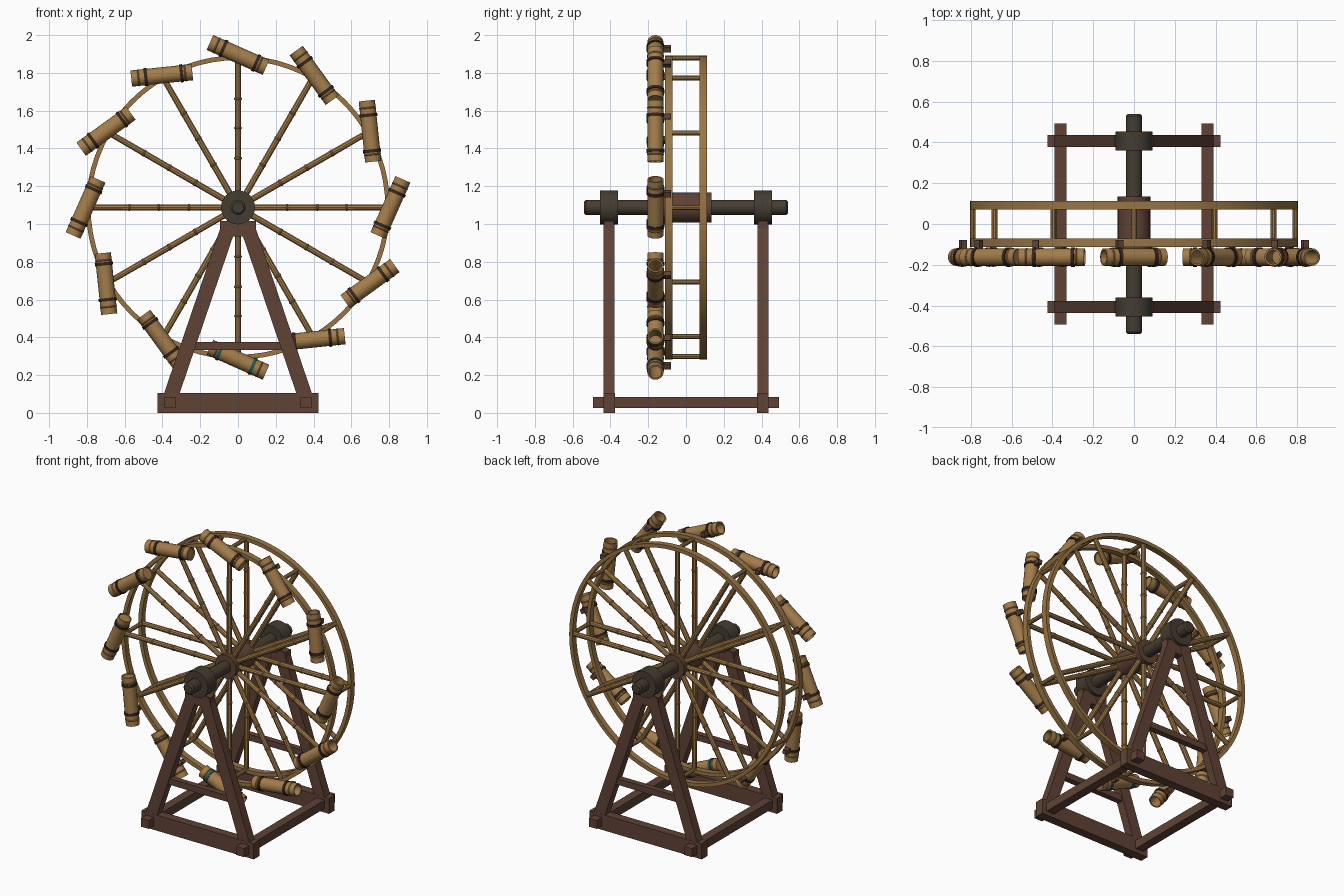
import bpy
import bmesh
from math import cos, sin, pi, radians
from mathutils import Matrix, Vector

old = bpy.data.objects.get("Cube")
if old:
    bpy.data.objects.remove(old, do_unlink=True)


def material(name, rgb):
    m = bpy.data.materials.new(name)
    m.use_nodes = True
    m.diffuse_color = (*rgb, 1)
    bsdf = m.node_tree.nodes["Principled BSDF"]
    bsdf.inputs["Base Color"].default_value = (*rgb, 1)
    bsdf.inputs["Roughness"].default_value = 0.8
    return m


BAMBOO = material("bamboo", (0.37, 0.205, 0.07))
RIM = material("rim_bamboo", (0.32, 0.18, 0.06))
TIMBER = material("brown_timber", (0.115, 0.055, 0.035))
AXLE = material("dark_axle_wood", (0.06, 0.046, 0.03))
ROPE = material("dark_rope", (0.035, 0.019, 0.011))
TEAL = material("teal_rope", (0.015, 0.10, 0.09))

HUB_Z = 1.088
SPOKES = 12


def place(name, mesh, matrix):
    ob = bpy.data.objects.new(name, mesh)
    bpy.context.collection.objects.link(ob)
    ob.matrix_world = matrix
    return ob


def finish(bm, name, mat, smooth):
    bmesh.ops.recalc_face_normals(bm, faces=bm.faces)
    mesh = bpy.data.meshes.new(name)
    bm.to_mesh(mesh)
    bm.free()
    mesh.materials.append(mat)
    if smooth:
        mesh.polygons.foreach_set("use_smooth", [True] * len(mesh.polygons))
        mesh.set_sharp_from_angle(angle=radians(35))
    return mesh


def lathe(name, profile, mat, sides=16, closed=False):
    """Turn (radius, height) points around z; open profiles are capped."""
    bm = bmesh.new()
    rings = []
    for r, h in profile:
        rings.append([bm.verts.new((r * cos(2 * pi * i / sides), r * sin(2 * pi * i / sides), h))
                      for i in range(sides)])
    pairs = list(zip(rings, rings[1:]))
    if closed:
        pairs.append((rings[-1], rings[0]))
    else:
        bm.faces.new(rings[0])
        bm.faces.new(rings[-1])
    for a, b in pairs:
        for i in range(sides):
            j = (i + 1) % sides
            bm.faces.new((a[i], a[j], b[j], b[i]))
    return finish(bm, name, mat, True)


def box(name, size, matrix, mat):
    bm = bmesh.new()
    bmesh.ops.create_cube(bm, size=1, matrix=Matrix.Diagonal((*size, 1)))
    return place(name, finish(bm, name, mat, False), matrix)


def along(centre, direction):
    """Matrix with local z pointing along a direction."""
    return Matrix.Translation(centre) @ Vector(direction).to_track_quat('Z', 'Y').to_matrix().to_4x4()


def ring(inner, outer, width):
    h = width / 2
    return [(inner, -h), (outer, -h), (outer, h), (inner, h)]


def polar(angle, r, y):
    return Vector((r * cos(angle), y, HUB_Z + r * sin(angle)))


# Axle, bearings and hub
Y = (0, 1, 0)
place("axle", lathe("axle", [(0.03, -0.54), (0.04, -0.53), (0.04, 0.53), (0.03, 0.54)], AXLE, 20),
      along((0, 0, HUB_Z), Y))
place("hub", lathe("hub", [(0.08, -0.135), (0.08, 0.135)], TIMBER, 24), along((0, 0, HUB_Z), Y))
bearing = lathe("bearing", [(0.09, -0.047), (0.09, 0.047)], AXLE, 24)

# Support frames
for side, y in (("front", -0.407), ("back", 0.407)):
    place(side + "_bearing", bearing, along((0, y, HUB_Z), Y))
    box(side + "_base_beam", (0.85, 0.06, 0.106), Matrix.Translation((0, y, 0.053)), TIMBER)
    box(side + "_cross_bar", (0.5, 0.04, 0.042), Matrix.Translation((0, y, 0.355)), TIMBER)
    box(side + "_saddle", (0.19, 0.054, 0.08), Matrix.Translation((0, y, 0.975)), TIMBER)
    for s, label in ((1, "left"), (-1, "right")):
        foot, top = Vector((s * 0.365, y, 0.06)), Vector((s * 0.045, y, 1.0))
        box(f"{side}_{label}_leg", (0.078, 0.058, (top - foot).length),
            Matrix.Translation((foot + top) / 2)
            @ Matrix.Rotation(-s * Vector((0, 1)).angle((0.32, 0.94)), 4, 'Y'), TIMBER)
for s, label in ((1, "left"), (-1, "right")):
    box(label + "_ground_beam", (0.06, 0.985, 0.058), Matrix.Translation((s * 0.36, 0, 0.056)), TIMBER)

# Wheel rims
rim = lathe("rim", ring(0.78, 0.805, 0.04), RIM, 72, closed=True)
for side, y in (("front", -0.092), ("back", 0.092)):
    place(side + "_rim", rim, along((0, y, HUB_Z), Y))

# Spoke profile with bamboo joints
profile = [(0.017, 0.05)]
for joint in (0.26, 0.42, 0.575):
    profile += [(0.017, joint - 0.006), (0.02, joint - 0.003), (0.02, joint + 0.003), (0.017, joint + 0.006)]
profile.append((0.016, 0.785))
spoke = lathe("spoke", profile, BAMBOO, 10)
rung = lathe("rung", [(0.014, -0.09), (0.014, 0.09)], BAMBOO, 10)

# Water tube: hollow bamboo with a lip, open at the +z end
R, H = 0.043, 0.1625
tube = lathe("water_tube", [
    (0.036, -H + 0.006), (0.038, -H), (R, -H), (R, -0.128), (R + 0.003, -0.124), (R, -0.12),
    (R, 0.12), (R + 0.003, 0.124), (R, 0.128), (R, H), (0.034, H), (0.034, -0.12)], BAMBOO, 20)
rope = lathe("rope_band", ring(R - 0.003, R + 0.005, 0.017), ROPE, 20, closed=True)
teal_rope = lathe("teal_band", ring(R - 0.003, R + 0.005, 0.017), TEAL, 20, closed=True)

for i in range(SPOKES):
    a = 2 * pi * i / SPOKES
    out = (cos(a), 0, sin(a))
    for side, y in (("front", -0.092), ("back", 0.092)):
        place(f"{side}_spoke_{i}", spoke, along((0, y, HUB_Z), out))
    place(f"rung_{i}", rung, along(polar(a, 0.79, 0), Y))
    # Tilted tube lashed to the front rim
    tilt = a + radians(66)
    direction = Vector((cos(tilt), 0, sin(tilt)))
    centre = polar(a, 0.807, -0.162)
    place(f"water_tube_{i}", tube, along(centre, direction))
    band = teal_rope if i == 9 else rope
    for k, offset in enumerate((0.085, -0.105)):
        place(f"tube_{i}_band_{k}", band, along(centre + direction * offset, direction))
    box(f"tube_{i}_peg", (0.03, 0.05, 0.03),
        Matrix.Translation(polar(a, 0.807, -0.104) + direction * 0.078)
        @ Matrix.Rotation(-tilt, 4, 'Y'), TIMBER)
